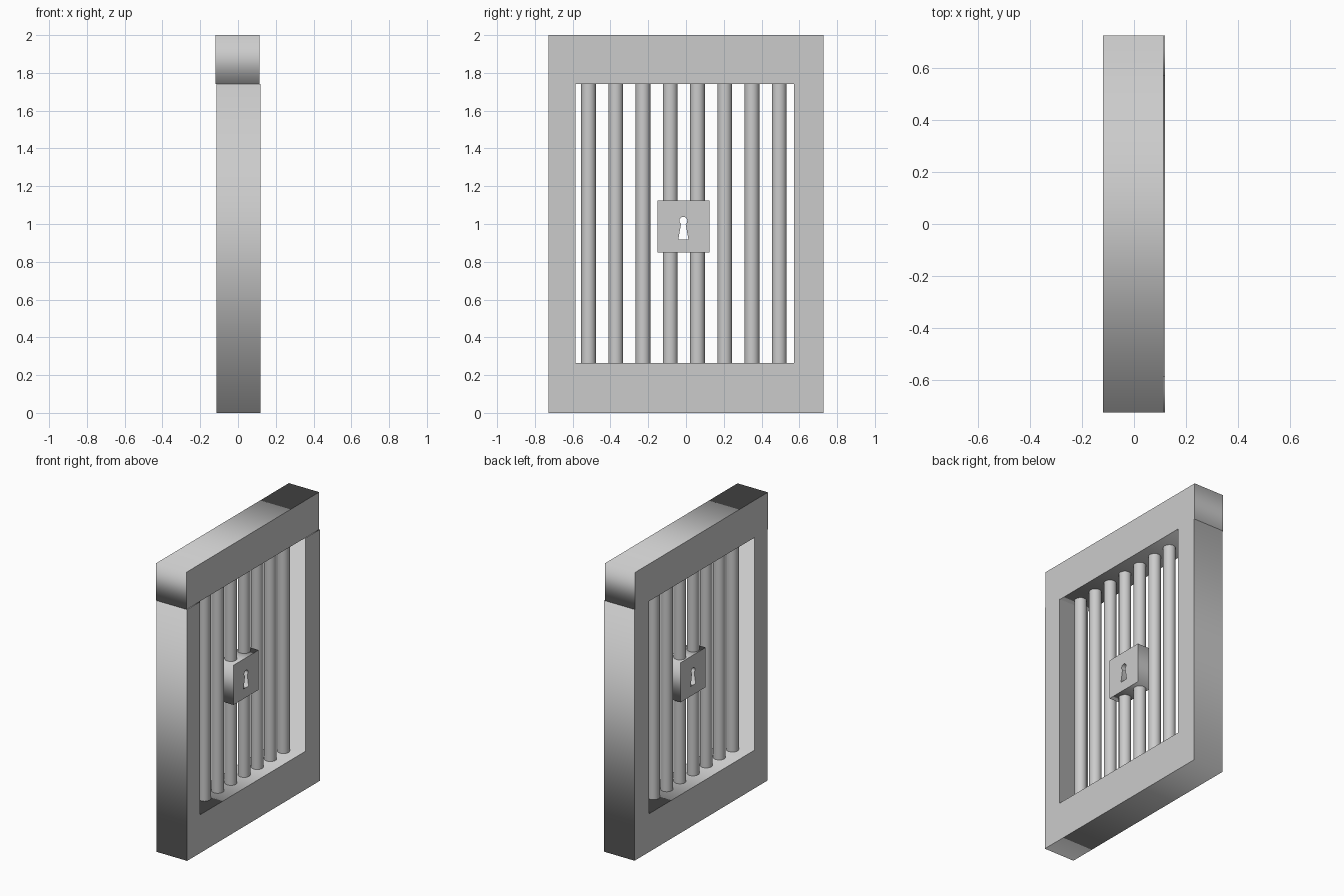
import bpy
from math import sin, cos, radians

if "Cube" in bpy.data.objects:
    bpy.data.objects.remove(bpy.data.objects["Cube"])


def plate(name, outlines, x0, x1):
    """Solid from closed (y, z) outlines, extruded from x0 to x1; inner outlines become holes."""
    cu = bpy.data.curves.new(name, 'CURVE')
    cu.dimensions = '2D'
    cu.fill_mode = 'BOTH'
    cu.extrude = (x1 - x0) / 2
    for pts in outlines:
        sp = cu.splines.new('POLY')
        sp.points.add(len(pts) - 1)
        for p, (y, z) in zip(sp.points, pts):
            p.co = (y, z, 0, 1)
        sp.use_cyclic_u = True
    ob = bpy.data.objects.new(name, cu)
    bpy.context.collection.objects.link(ob)
    ob.location.x = (x0 + x1) / 2
    ob.rotation_euler = (radians(90), 0, radians(90))
    bpy.ops.object.select_all(action='DESELECT')
    ob.select_set(True)
    bpy.context.view_layer.objects.active = ob
    bpy.ops.object.convert(target='MESH')
    return bpy.context.object


def rect(y0, y1, z0, z1):
    return [(y0, z0), (y1, z0), (y1, z1), (y0, z1)]


W, SILL, LINTEL = 0.727, 0.265, 1.742
IN_L, IN_R = -0.585, 0.572

# Posts and sill as one U shape, lintel slightly offset in depth
plate("side_posts_and_sill", [[(-W, 0), (W, 0), (W, LINTEL), (IN_R, LINTEL),
      (IN_R, SILL), (IN_L, SILL), (IN_L, LINTEL), (-W, LINTEL)]], -0.115, 0.119)
plate("lintel", [rect(-W, W, LINTEL, 2.0)], -0.119, 0.114)

# Round bars
for i in range(8):
    bpy.ops.mesh.primitive_cylinder_add(
        vertices=32, radius=0.039, depth=LINTEL - SILL,
        location=(0.004, -0.516 + i * 0.1442, (LINTEL + SILL) / 2))
    bpy.context.object.name = f"bar_{i + 1}"
    bpy.ops.object.shade_smooth_by_angle()

# Lock block with a keyhole running right through it
ky, kz, kr = -0.014, 1.017, 0.021
keyhole = [(ky + kr * cos(radians(a)), kz + kr * sin(radians(a))) for a in range(-54, 235, 18)]
keyhole += [(ky - 0.027, 0.917), (ky + 0.027, 0.917)]
plate("lock_block", [rect(-0.152, 0.124, 0.849, 1.124), keyhole], -0.045, 0.072)
